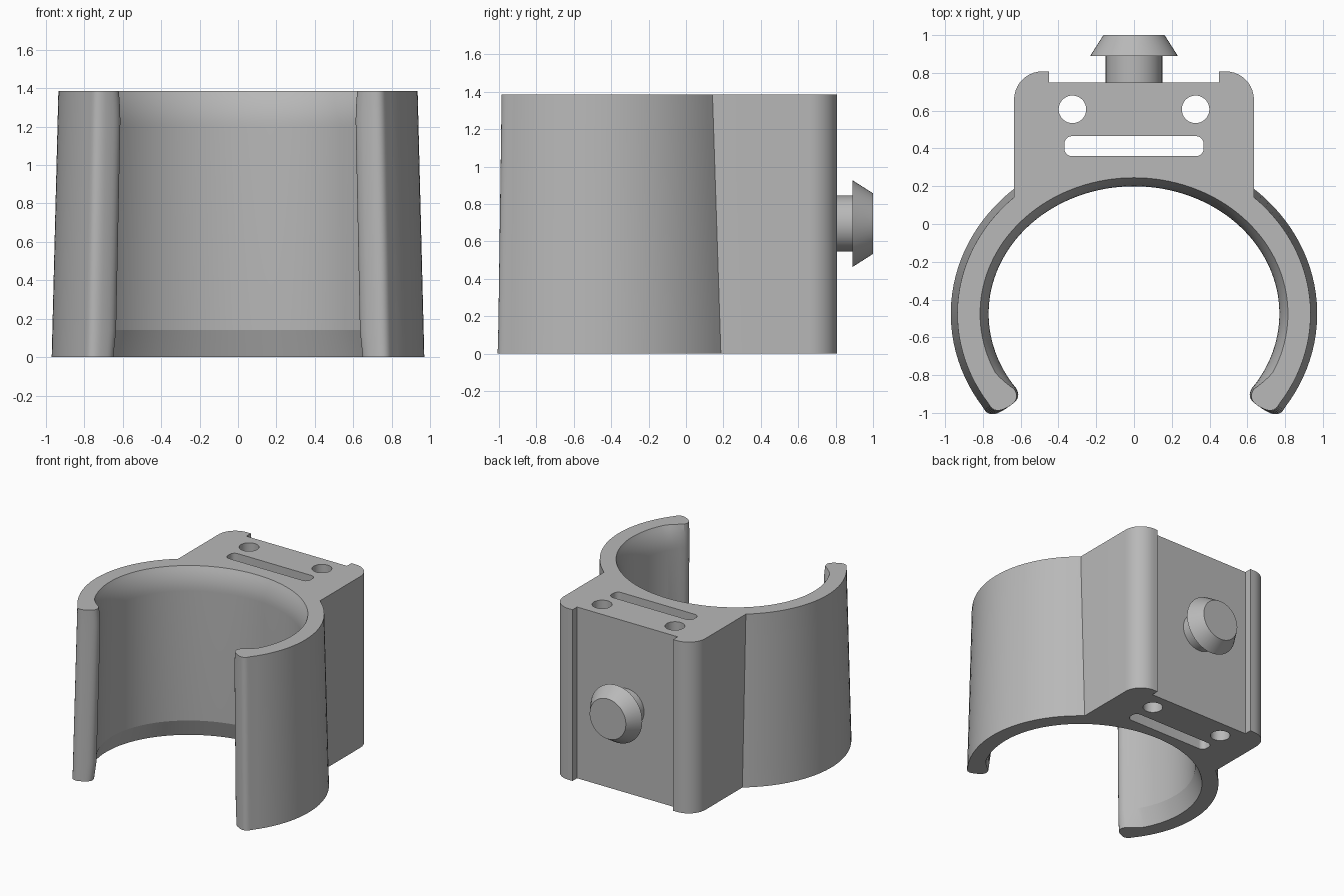
import bpy, bmesh, math
from mathutils import Vector

HEIGHT = 1.385
CENTRE_Y = -0.475
HALF_BLOCK = 0.635

if "Cube" in bpy.data.objects:
    bpy.data.objects.remove(bpy.data.objects["Cube"], do_unlink=True)

grey = bpy.data.materials.new("plain_grey")
grey.use_nodes = True
grey.diffuse_color = (0.48, 0.48, 0.48, 1)
grey.node_tree.nodes["Principled BSDF"].inputs["Base Color"].default_value = grey.diffuse_color


def skin(name, loops):
    """Join equal closed loops into a capped solid."""
    bm = bmesh.new()
    rings = [[bm.verts.new(p) for p in loop] for loop in loops]
    n = len(rings[0])
    for low, high in zip(rings, rings[1:]):
        for i in range(n):
            j = (i + 1) % n
            bm.faces.new((low[i], low[j], high[j], high[i]))
    bm.faces.new(rings[0][::-1])
    bm.faces.new(rings[-1])
    bmesh.ops.recalc_face_normals(bm, faces=bm.faces)
    mesh = bpy.data.meshes.new(name)
    bm.to_mesh(mesh)
    bm.free()
    mesh.materials.append(grey)
    obj = bpy.data.objects.new(name, mesh)
    bpy.context.collection.objects.link(obj)
    return obj


def select(obj):
    bpy.ops.object.select_all(action="DESELECT")
    obj.select_set(True)
    bpy.context.view_layer.objects.active = obj


def smooth(obj):
    select(obj)
    bpy.ops.object.shade_smooth_by_angle(angle=math.radians(18))


def oval(rx, t):
    # the ring is slightly flattened from front to back
    return Vector((rx * math.cos(t), CENTRE_Y + (rx - 0.095) * math.sin(t)))


def arc(cx, cy, r, start, end, n):
    return [Vector((cx + r * math.cos(start + (end - start) * i / n),
                    cy + r * math.sin(start + (end - start) * i / n)))
            for i in range(n + 1)]


def outline(z, flare):
    """Whole cross-section of the clip at one height."""
    k = z / HEIGHT
    outer, inner = 0.97 - 0.035 * k, 0.80 - 0.035 * k
    # mounting block with raised back corners
    half = [Vector((0.45, 0.75)), Vector((0.45, 0.808))]
    half += arc(0.485, 0.658, 0.15, math.pi / 2, 0, 10)
    # outer wall of the arm
    t0, t1 = math.acos(HALF_BLOCK / outer), math.radians(-34.5)
    half += [oval(outer, t0 + (t1 - t0) * i / 28) for i in range(29)]
    # inner wall, its flare fading out at the tip
    t2 = math.radians(-35.8)
    wall = []
    for i in range(49):
        u = i / 48
        fade = min(1, 0.3 + u * 9)
        wall.append(oval(inner + flare * fade, t2 + (math.pi / 2 - t2) * u))
    # rounded tip
    a, b = half[-1], wall[0]
    mid, d = (a + b) / 2, (b - a).normalized()
    out = Vector((-d.y, d.x)) * 0.065
    for i in range(1, 20):
        c, s = math.cos(math.pi * i / 20), math.sin(math.pi * i / 20)
        half.append(mid + (a - mid) * math.copysign(abs(c) ** 0.75, c) + out * s ** 0.75)
    half += wall
    mirrored = [Vector((-p.x, p.y)) for p in reversed(half[:-1])]
    return [(p.x, p.y, z) for p in half + mirrored]


# Clip body: chamfered at the lower mouth, filleted at the upper one
levels = [(0, 0.048), (0.14, 0), (1.2, 0)]
levels += [(1.2 + 0.185 * i / 6, 0.05 * (i / 6) ** 2) for i in range(1, 7)]
body = skin("clip_body", [outline(z, f) for z, f in levels])


def cut(points):
    cutter = skin("hole_cutter", [[(p.x, p.y, z) for p in points] for z in (-0.1, HEIGHT + 0.1)])
    cutter.hide_render = True
    select(body)
    mod = body.modifiers.new("hole", "BOOLEAN")
    mod.operation = "DIFFERENCE"
    mod.solver = "EXACT"
    mod.object = cutter
    bpy.ops.object.modifier_apply(modifier=mod.name)
    bpy.data.objects.remove(cutter, do_unlink=True)


# Two round holes and a strap slot through the block
for side in (-1, 1):
    cut(arc(side * 0.326, 0.607, 0.073, 0, math.tau, 36)[:-1])
slot = []
for i, (sx, sy) in enumerate(((1, 1), (-1, 1), (-1, -1), (1, -1))):
    slot += arc(sx * 0.328, 0.412 + sy * 0.012, 0.041,
                i * math.pi / 2, (i + 1) * math.pi / 2, 8)
cut(slot)
smooth(body)

# Button peg on the back
profile = [(0.72, 0.15), (0.89, 0.15), (0.89, 0.232), (1.0, 0.162)]
peg = skin("button_peg", [[(p.x, y, 0.695 + p.y) for p in arc(0, 0, r, 0, math.tau, 48)[:-1]]
                          for y, r in profile])
smooth(peg)
